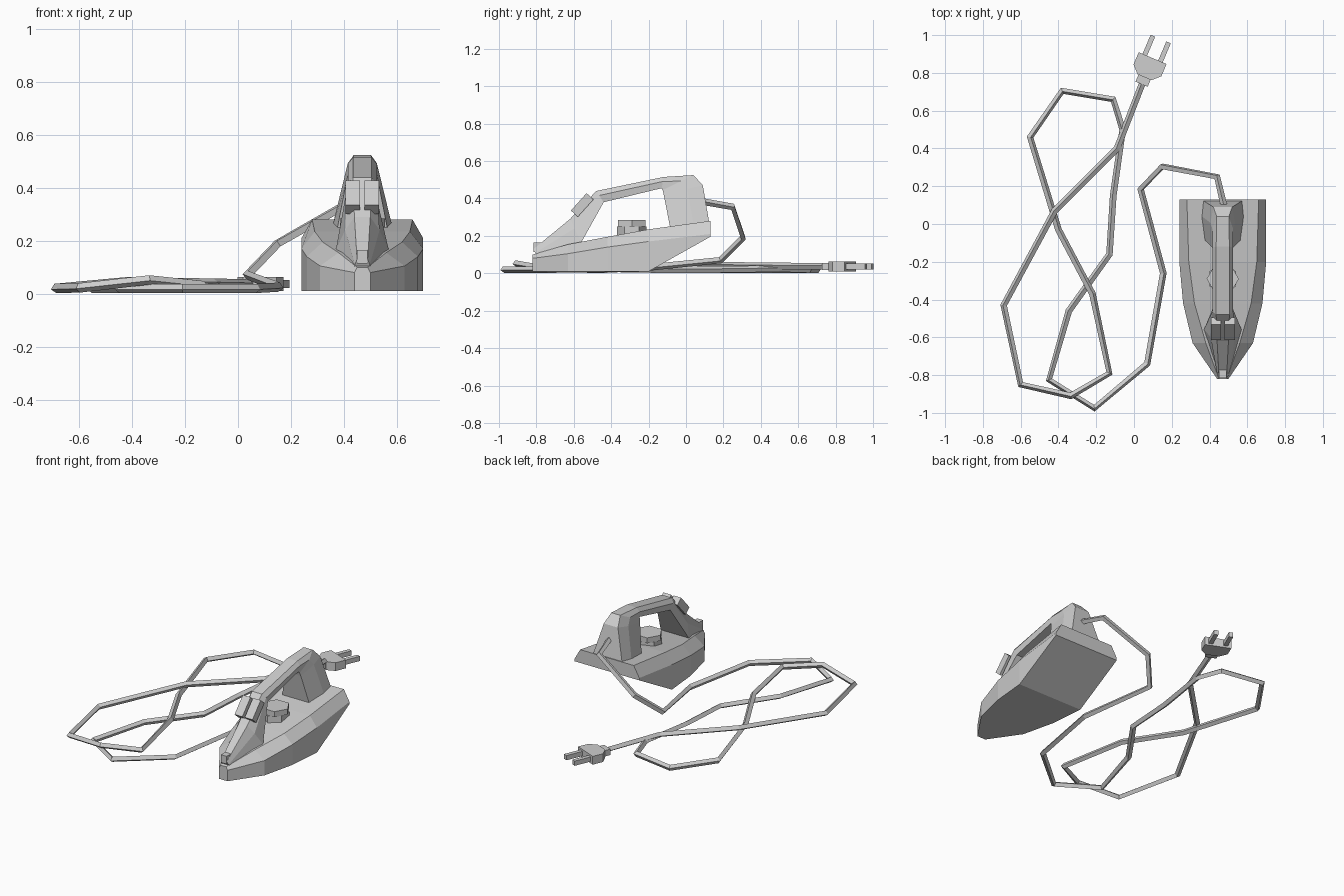
import bpy
import bmesh
import math
from mathutils import Matrix, Vector

cube = bpy.data.objects.get("Cube")
if cube:
    bpy.data.objects.remove(cube, do_unlink=True)

CX = 0.47  # centre line of the iron

grey = bpy.data.materials.new("light_grey")
grey.use_nodes = True
colour = (0.62, 0.62, 0.62, 1)
grey.diffuse_color = colour
grey.node_tree.nodes["Principled BSDF"].inputs["Base Color"].default_value = colour


def finish(name, bm, matrix=None):
    bmesh.ops.recalc_face_normals(bm, faces=bm.faces)
    mesh = bpy.data.meshes.new(name)
    bm.to_mesh(mesh)
    bm.free()
    mesh.materials.append(grey)
    obj = bpy.data.objects.new(name, mesh)
    if matrix:
        obj.matrix_world = matrix
    bpy.context.collection.objects.link(obj)
    return obj


def loft(name, rings):
    """Skin a row of equal rings and cap both ends."""
    bm = bmesh.new()
    rows = [[bm.verts.new(p) for p in ring] for ring in rings]
    n = len(rows[0])
    for a, b in zip(rows, rows[1:]):
        for i in range(n):
            j = (i + 1) % n
            bm.faces.new((a[i], a[j], b[j], b[i]))
    bm.faces.new(rows[0])
    bm.faces.new(rows[-1])
    return finish(name, bm)


def mirrored(half):
    """Close a half section given as (half width, y, z)."""
    return ([(CX + w, y, z) for w, y, z in half] +
            [(CX - w, y, z) for w, y, z in reversed(half)])


def box(name, size, matrix):
    bm = bmesh.new()
    bmesh.ops.create_cube(bm, size=1)
    bmesh.ops.scale(bm, vec=size, verts=bm.verts)
    return finish(name, bm, matrix)


def prism(name, outline, z0, z1, matrix=None):
    bm = bmesh.new()
    face = bm.faces.new([bm.verts.new((x, y, z0)) for x, y in outline])
    top = bmesh.ops.extrude_face_region(bm, geom=[face])["geom"]
    bmesh.ops.translate(bm, vec=(0, 0, z1 - z0),
                        verts=[v for v in top if isinstance(v, bmesh.types.BMVert)])
    return finish(name, bm, matrix)


# Hull: y, bottom z, half width, shoulder z, top half width, top z
hull = [
    (0.13, 0.195, 0.23, 0.21, 0.19, 0.28),
    (-0.2, 0.01, 0.23, 0.17, 0.18, 0.235),
    (-0.42, 0.01, 0.21, 0.14, 0.15, 0.195),
    (-0.63, 0.01, 0.16, 0.105, 0.09, 0.155),
    (-0.82, 0.01, 0.03, 0.08, 0.02, 0.1),
]
loft("iron_body", [mirrored([(w, y, zb), (w, y, zs), (wt, y, zt)])
                   for y, zb, w, zs, wt, zt in hull])

# Handle arch: outer (y, z), inner (y, z), outer / middle / inner half widths
arch = [
    ((-0.815, 0.13), (-0.79, 0.08), (0.02, 0.028, 0.03)),
    ((-0.62, 0.29), (-0.56, 0.165), (0.03, 0.065, 0.1)),
    ((-0.48, 0.44), (-0.44, 0.38), (0.035, 0.055, 0.05)),
    ((-0.12, 0.515), (-0.13, 0.455), (0.035, 0.055, 0.05)),
    ((0.04, 0.525), (-0.125, 0.445), (0.032, 0.055, 0.055)),
    ((0.09, 0.47), (-0.12, 0.425), (0.05, 0.065, 0.06)),
    ((0.125, 0.265), (-0.08, 0.22), (0.105, 0.115, 0.1)),
]
rings = []
for outer, inner, widths in arch:
    o, i = Vector(outer), Vector(inner)
    rings.append(mirrored([(w, *o.lerp(i, t)) for w, t in zip(widths, (0, 0.4, 1))]))
loft("handle", rings)

# Steam buttons on the front slope of the handle
for side, label in ((1, "left"), (-1, "right")):
    place = (Matrix.Translation((CX + side * 0.036, -0.555, 0.365)) @
             Matrix.Rotation(math.radians(48), 4, "X"))
    box("button_" + label, (0.055, 0.125, 0.05), place)

# Spray nozzle on the nose
box("spray_nozzle", (0.04, 0.06, 0.05), Matrix.Translation((CX, -0.785, 0.14)))


# Temperature dial under the handle
def hexagon(r, turn):
    return [(CX + r * math.cos(turn + k * math.pi / 3),
             -0.29 + r * math.sin(turn + k * math.pi / 3)) for k in range(6)]


prism("dial_base", hexagon(0.08, math.pi / 6), 0.19, 0.25)
prism("dial_knob", hexagon(0.085, 0), 0.25, 0.285)

# Power cord
path = [
    (0.48, 0.08, 0.385), (0.44, 0.25, 0.355), (0.15, 0.305, 0.19),
    (0.035, 0.185, 0.07), (0.155, -0.26, 0.025), (0.07, -0.74, 0.02),
    (-0.21, -0.975, 0.02), (-0.45, -0.825, 0.02), (-0.345, -0.46, 0.025),
    (-0.13, -0.16, 0.02), (-0.11, 0.15, 0.02), (-0.06, 0.5, 0.025),
    (-0.11, 0.66, 0.02), (-0.38, 0.705, 0.02), (-0.55, 0.46, 0.02),
    (-0.4, -0.03, 0.02), (-0.22, -0.37, 0.04), (-0.13, -0.79, 0.03),
    (-0.335, -0.91, 0.052), (-0.6, -0.85, 0.022), (-0.69, -0.43, 0.02),
    (-0.42, 0.07, 0.045), (-0.09, 0.4, 0.04), (0.05, 0.76, 0.037),
]
curve = bpy.data.curves.new("power_cord", "CURVE")
curve.dimensions = "3D"
spline = curve.splines.new("POLY")
spline.points.add(len(path) - 1)
for point, co in zip(spline.points, path):
    point.co = (*co, 1)
curve.bevel_depth = 0.018
curve.bevel_resolution = 0
curve.use_fill_caps = True
curve.materials.append(grey)
cord = bpy.data.objects.new("power_cord", curve)
bpy.context.collection.objects.link(cord)
for s in cord.data.splines:
    s.use_smooth = False

# Plug, laid along the end of the cord
plug = Matrix.Translation((0.04, 0.74, 0)) @ Matrix.Rotation(math.radians(-23), 4, "Z")
prism("plug_neck", [(-0.035, 0), (0.035, 0), (0.035, 0.06), (-0.035, 0.06)],
      0.017, 0.055, plug)
prism("plug_body", [(-0.04, 0.04), (0.04, 0.04), (0.08, 0.08), (0.08, 0.15),
                    (-0.08, 0.15), (-0.08, 0.08)], 0.01, 0.063, plug)
for side, label in ((1, "right"), (-1, "left")):
    box("plug_prong_" + label, (0.026, 0.12, 0.03),
        plug @ Matrix.Translation((side * 0.045, 0.2, 0.036)))
